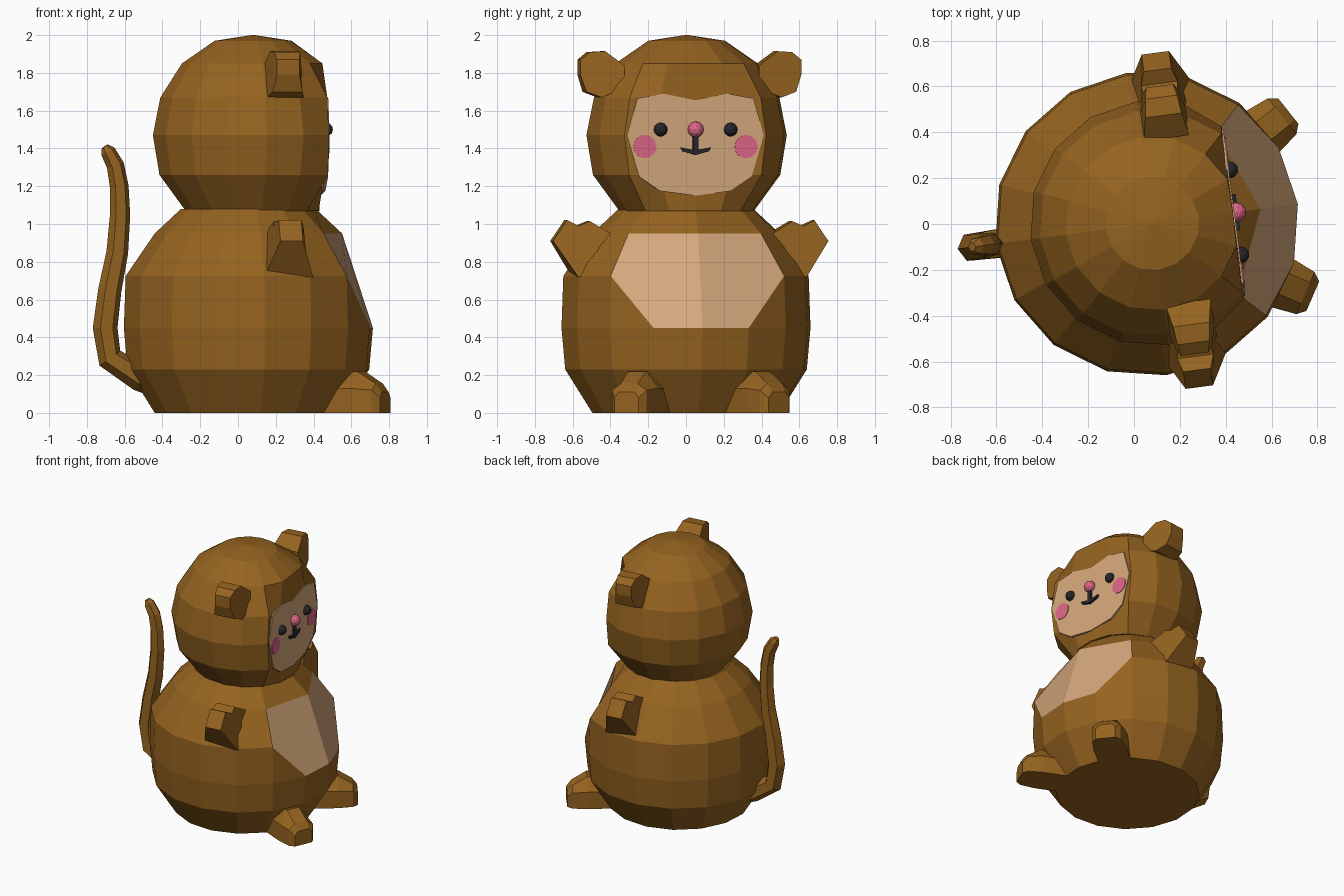
import bpy, bmesh, math
from mathutils import Matrix

if "Cube" in bpy.data.objects:
    bpy.data.objects.remove(bpy.data.objects["Cube"])

# The whole figure is turned slightly about its upright axis
TURN = Matrix.Translation((0.055, 0, 0)) @ Matrix.Rotation(math.radians(7.5), 4, 'Z')
N = 16
FACE_X = 0.38


def material(name, rgb):
    m = bpy.data.materials.new(name)
    m.diffuse_color = (*rgb, 1)
    m.use_nodes = True
    m.node_tree.nodes["Principled BSDF"].inputs["Base Color"].default_value = m.diffuse_color
    return m


BROWN = material("brown_fur", (0.30, 0.125, 0.014))
TAN = material("tan", (0.66, 0.39, 0.20))
PINK = material("pink", (0.72, 0.13, 0.24))
BLACK = material("black", (0.02, 0.02, 0.025))


def finish(name, bm, mats):
    bmesh.ops.recalc_face_normals(bm, faces=bm.faces)
    me = bpy.data.meshes.new(name)
    bm.to_mesh(me)
    bm.free()
    for m in mats:
        me.materials.append(m)
    ob = bpy.data.objects.new(name, me)
    ob.matrix_world = TURN
    bpy.context.collection.objects.link(ob)
    return ob


def ring(r, z, cx=0):
    return [(cx + r * math.cos(2 * math.pi * i / N), r * math.sin(2 * math.pi * i / N), z)
            for i in range(N)]


def loft(name, sections, mat=BROWN):
    bm = bmesh.new()
    rows = [[bm.verts.new(p) for p in s] for s in sections]
    for a, b in zip(rows, rows[1:]):
        for i in range(len(a)):
            j = (i + 1) % len(a)
            bm.faces.new((a[i], a[j], b[j], b[i]))
    bm.faces.new(rows[0][::-1])
    bm.faces.new(rows[-1])
    return finish(name, bm, [mat])


def slab(name, profile, cx, side, mat=BROWN):
    """Profile of (y, z, half width), extruded along x."""
    loft(name, [[(cx + s * w, side * y, z) for y, z, w in profile] for s in (-1, 1)], mat)


def plate(name, outline, x, depth, mat):
    """Flat shape on the face, outline in (y, z)."""
    loft(name, [[(x + d, y, z) for y, z in outline] for d in (-0.01, depth)], mat)


def ball(name, r, loc, mat, sub=2):
    bm = bmesh.new()
    bmesh.ops.create_icosphere(bm, subdivisions=sub, radius=r, matrix=Matrix.Translation(loc))
    finish(name, bm, [mat])


# Body with a two-facet belly patch
bm = bmesh.new()
B = [[bm.verts.new(p) for p in ring(r, z)] for r, z in
     ((0.50, 0), (0.645, 0.23), (0.665, 0.45), (0.655, 0.725), (0.50, 0.95), (0.36, 1.08))]
skip = {(k, i % N) for k in (2, 3, 4) for i in (-2, -1, 0, 1)}
for k in range(5):
    for i in range(N):
        if (k, i) not in skip:
            j = (i + 1) % N
            bm.faces.new((B[k][i], B[k][j], B[k + 1][j], B[k + 1][i]))
bm.faces.new(B[0][::-1])
bm.faces.new(B[5])
for s in (1, -1):
    belly = bm.faces.new((B[2][0], B[2][s], B[3][2 * s], B[4][2 * s], B[4][0]))
    belly.material_index = 1
    bm.faces.new((B[2][s], B[2][2 * s], B[3][2 * s]))
    bm.faces.new((B[4][0], B[4][2 * s], B[5][2 * s], B[5][s], B[5][0]))
for v in [v for v in bm.verts if not v.link_faces]:
    bm.verts.remove(v)
finish("body", bm, [BROWN, TAN])

# Head, flattened at the front, with a low point on top
head = [ring(r, z, 0.025) for r, z in ((0.36, 1.07), (0.50, 1.26), (0.535, 1.47), (0.495, 1.67),
                                       (0.38, 1.85), (0.205, 1.97), (0.01, 2.0))]
loft("head", [[(min(x, FACE_X), y, z) for x, y, z in s] for s in head])

# Face plate
half = [(0, 1.655), (0.17, 1.69), (0.31, 1.665), (0.365, 1.47), (0.30, 1.25), (0.19, 1.175), (0, 1.15)]
plate("face", half + [(-y, z) for y, z in half[-2:0:-1]], FACE_X, 0.006, TAN)

# Nose and mouth
ball("nose", 0.043, (FACE_X + 0.015, 0, 1.5), PINK)
plate("mouth_stem", [(-0.015, 1.38), (0.015, 1.38), (0.015, 1.47), (-0.015, 1.47)], FACE_X, 0.022, BLACK)
plate("mouth", [(0, 1.365), (0.07, 1.385), (0.08, 1.405), (0, 1.39), (-0.08, 1.405), (-0.07, 1.385)],
      FACE_X, 0.022, BLACK)

ear = [(0.36, 1.84, 0.10), (0.46, 1.915, 0.08), (0.54, 1.91, 0.07), (0.59, 1.87, 0.06),
       (0.59, 1.79, 0.06), (0.56, 1.70, 0.08), (0.48, 1.67, 0.10), (0.36, 1.72, 0.10)]
hand = [(0.40, 0.93, 0.11), (0.54, 1.015, 0.07), (0.60, 0.99, 0.08), (0.66, 1.02, 0.06),
        (0.735, 0.91, 0.06), (0.61, 0.72, 0.13), (0.42, 0.72, 0.13)]
for side, tag in ((1, "left"), (-1, "right")):
    # Eyes and cheeks
    ball(tag + "_eye", 0.037, (FACE_X + 0.01, side * 0.187, 1.5), BLACK)
    disc = [(side * 0.27 + 0.061 * math.cos(math.pi * i / 12), 1.41 + 0.061 * math.sin(math.pi * i / 12))
            for i in range(24)]
    plate(tag + "_cheek", disc, FACE_X, 0.010, PINK)
    # Ears and raised hands
    slab(tag + "_ear", ear, 0.135, side)
    slab(tag + "_hand", hand, 0.135, side)
    # Feet splayed outwards
    a = side * math.radians(31)
    c, s = math.cos(a), math.sin(a)
    foot = []
    for r, w, w2, h1, h2 in ((0.46, 0.115, 0.06, 0.13, 0.20), (0.65, 0.115, 0.05, 0.13, 0.22),
                             (0.755, 0.10, 0.05, 0.12, 0.155), (0.79, 0.07, 0.045, 0.08, 0.11)):
        sec = [(-w, 0), (-w, h1), (-w2, h2), (w2, h2), (w, h1), (w, 0)]
        foot.append([(r * c - t * s, r * s + t * c, z) for t, z in sec])
    loft(tag + "_foot", foot)

# Upright tail with hexagonal section
path = [(-0.42, 0.13, 0.075), (-0.58, 0.19, 0.075), (-0.74, 0.29, 0.068), (-0.765, 0.45, 0.066),
        (-0.74, 0.65, 0.062), (-0.70, 0.85, 0.058), (-0.685, 1.05, 0.054), (-0.69, 1.2, 0.05),
        (-0.71, 1.31, 0.047), (-0.75, 1.385, 0.04), (-0.768, 1.41, 0.02)]
tail = []
for k, (x, z, r) in enumerate(path):
    p, q = path[max(k - 1, 0)], path[min(k + 1, len(path) - 1)]
    t = math.atan2(q[1] - p[1], q[0] - p[0])
    tail.append([(x - r * math.sin(t) * math.cos(i * math.pi / 3), r * math.sin(i * math.pi / 3),
                  z + r * math.cos(t) * math.cos(i * math.pi / 3)) for i in range(6)])
loft("tail", tail)
